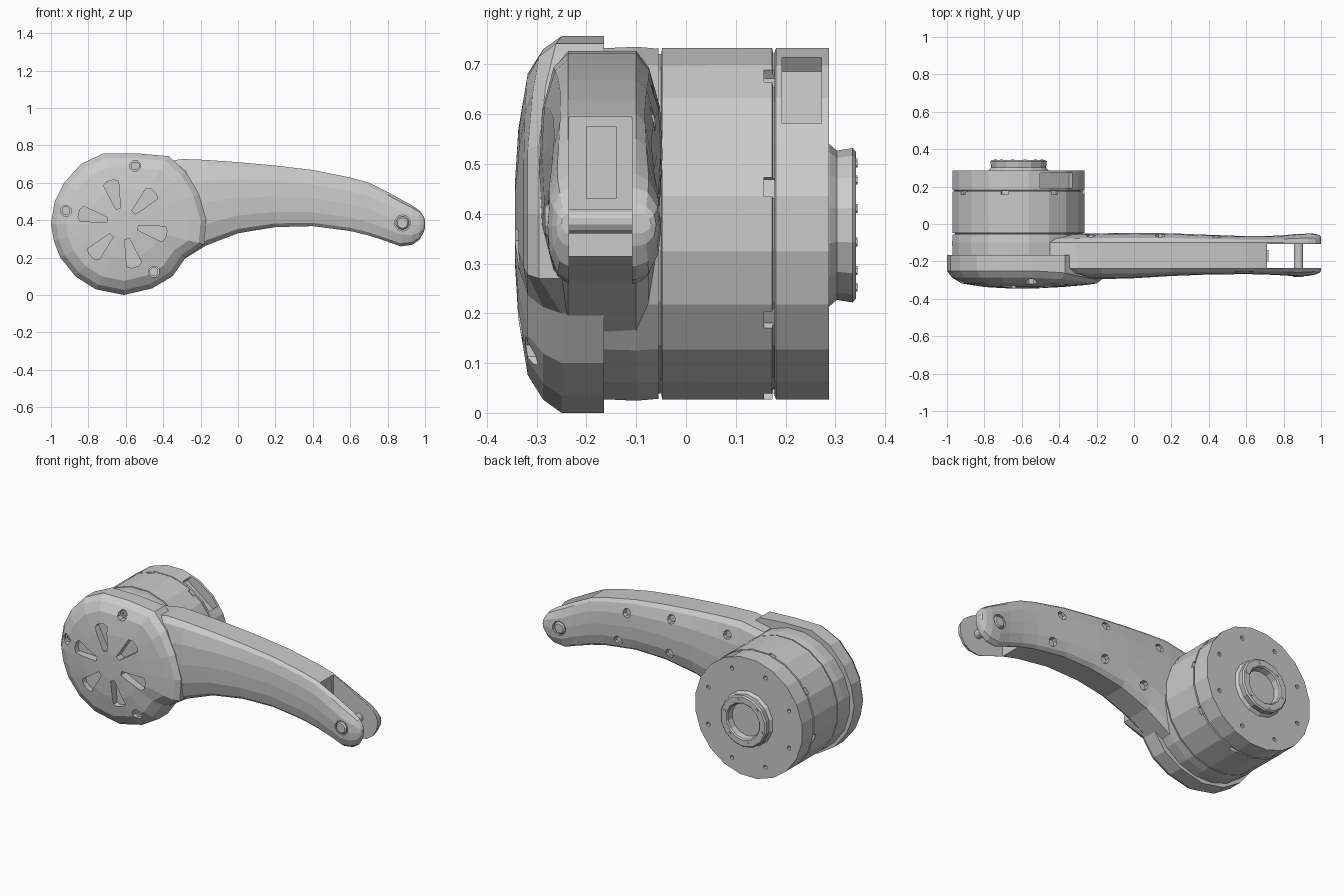
import bpy, bmesh, math

if "Cube" in bpy.data.objects:
    bpy.data.objects.remove(bpy.data.objects["Cube"])

CX, CZ = -0.617, 0.38


def add_loft(bm, rings):
    """Bridge rings of equal point count and cap both ends."""
    loops = [[bm.verts.new(p) for p in r] for r in rings]
    n = len(loops[0])
    for a, b in zip(loops, loops[1:]):
        for i in range(n):
            j = (i + 1) % n
            bm.faces.new((a[i], a[j], b[j], b[i]))
    bm.faces.new(loops[0])
    bm.faces.new(loops[-1])


def finish(bm, name):
    bmesh.ops.recalc_face_normals(bm, faces=bm.faces[:])
    me = bpy.data.meshes.new(name)
    bm.to_mesh(me)
    bm.free()
    ob = bpy.data.objects.new(name, me)
    bpy.context.collection.objects.link(ob)
    return ob


def loft(name, rings):
    bm = bmesh.new()
    add_loft(bm, rings)
    return finish(bm, name)


def circle(x, z, r, y, n):
    return [(x + r * math.cos(2 * math.pi * (i + .5) / n), y,
             z + r * math.sin(2 * math.pi * (i + .5) / n)) for i in range(n)]


def lathe_rings(x, z, profile, n):
    return [circle(x, z, r, y, n) for r, y in profile]


def lathe(name, x, z, profile, n):
    return loft(name, lathe_rings(x, z, profile, n))


def prism_rings(outline, y0, y1):
    return [[(x, y, z) for x, z in outline] for y in (y0, y1)]


def box_rings(x0, x1, y0, y1, z0, z1):
    return prism_rings([(x0, z0), (x1, z0), (x1, z1), (x0, z1)], y0, y1)


def polar(r, t, a):
    """Point at radius r, sideways offset t, along angle a from the hub."""
    return (CX + r * math.cos(a) - t * math.sin(a), CZ + r * math.sin(a) + t * math.cos(a))


def cut(target, pieces):
    bm = bmesh.new()
    for rings in pieces:
        add_loft(bm, rings)
    cutter = finish(bm, "cutter")
    cutter.hide_render = True
    mod = target.modifiers.new("cut", 'BOOLEAN')
    mod.operation, mod.solver, mod.object = 'DIFFERENCE', 'EXACT', cutter
    bpy.context.view_layer.objects.active = target
    bpy.ops.object.modifier_apply(modifier=mod.name)
    bpy.data.objects.remove(cutter)


# Domed front cover, flaring where it overlaps the arm
outline = [(-1, .38), (-.98, .5), (-.93, .6), (-.84, .7), (-.72, .757), (-.54, .757),
           (-.37, .742), (-.28, .66), (-.21, .54), (-.17, .4), (-.18, .27), (-.28, .2),
           (-.35, .1), (-.46, .035), (-.61, 0), (-.76, .03), (-.87, .1), (-.95, .2), (-.985, .29)]
rings = []
for s, y, y_right in [(1, -.165, -.165), (1, -.25, -.295), (.93, -.287, -.318),
                      (.8, -.318, -.326), (.5, -.337, -.337), (.2, -.344, -.344)]:
    ring = []
    for x, z in outline:
        w = min(1, max(0, (x + .42) / .2)) if z > .22 else 0
        ring.append((-.6 + (x + .6) * s, y + (y_right - y) * w, .38 + (z - .38) * s))
    rings.append(ring)
cover = loft("front_cover", rings)

# Vent slots and screw recesses in the cover
pieces = []
for k in range(6):
    a = math.radians(46 + 60 * k)
    pts = [polar(.085, -.013, a), polar(.225, -.042, a), polar(.24, -.02, a),
           polar(.24, .02, a), polar(.225, .042, a), polar(.085, .013, a)]
    pieces.append(prism_rings(pts, -.4, -.295))
cover_screws = [(-.55, .69), (-.92, .45), (-.45, .125)]
for x, z in cover_screws:
    pieces.append(lathe_rings(x, z, [(.03, -.4), (.03, -.275)], 8))
cut(cover, pieces)
for x, z in cover_screws:
    lathe("cover_screw", x, z, [(.024, -.27), (.024, -.292), (.012, -.292), (.012, -.284)], 8)

# Arm base disc behind the cover
lathe("arm_base", CX, CZ, [(.35, -.2), (.357, -.165), (.36, -.1), (.356, -.055)], 20)

# Curved arm: x, bottom z, top z, front y, back y
stations = [(-.45, .1, .70, -.29, -.055), (-.3, .185, .727, -.29, -.052), (-.17, .265, .722, -.295, -.05),
            (0, .33, .71, -.29, -.047), (.2, .363, .692, -.278, -.05), (.4, .368, .668, -.27, -.058),
            (.6, .342, .628, -.268, -.065), (.7, .318, .6, -.27, -.065), (.8, .285, .55, -.275, -.06),
            (.87, .26, .512, -.28, -.053), (.93, .268, .48, -.278, -.05), (.97, .295, .452, -.27, -.053),
            (.993, .335, .42, -.26, -.06), (1, .36, .4, -.25, -.07)]
section = [(0, 0), (.06, .5), (.25, .9), (.5, 1), (.75, .9), (.94, .5), (1, 0)]
FE, BE = -.237, -.1
rings = []
for x, zb, zt, yf, yb in stations:
    front = [(x, FE + (yf - FE) * v, zb + (zt - zb) * u) for u, v in section]
    back = [(x, BE + (yb - BE) * v, zb + (zt - zb) * u) for u, v in reversed(section)]
    rings.append(front + back)
arm = loft("arm", rings)

# Fork slot, inner pocket, screw recesses and pivot recesses in the arm
back_screws = [(-.23, .64, -.065), (.14, .635, -.065), (.44, .59, -.075),
               (.5, .41, -.078), (.15, .43, -.065), (-.12, .37, -.065)]
pieces = [box_rings(.71, 1.1, -.235, -.108, .1, .8), box_rings(.5, .72, -.2, -.14, .43, .575)]
for x, z, y in back_screws:
    pieces.append(lathe_rings(x, z, [(.026, 0), (.026, y - .025)], 8))
PX, PZ = .88, .385
pieces.append(lathe_rings(PX, PZ, [(.043, -.4), (.043, -.265)], 10))
pieces.append(lathe_rings(PX, PZ, [(.043, 0), (.043, -.068)], 10))
cut(arm, pieces)
for x, z, y in back_screws:
    lathe("arm_screw", x, z, [(.02, y - .03), (.02, y - .01)], 8)

# Pivot pin through the fork, with its heads
lathe("pivot_pin", PX, PZ, [(.025, -.26), (.025, -.075)], 12)
lathe("pivot_head_front", PX, PZ, [(.036, -.255), (.036, -.275), (.028, -.283)], 10)
lathe("pivot_head_back", PX, PZ, [(.036, -.08), (.036, -.06), (.028, -.053)], 10)

# Motor drum with narrow seams at both ends
drum = lathe("motor_drum", CX, CZ, [(.345, -.06), (.345, -.05), (.357, -.048), (.358, .173),
                                    (.346, .175), (.346, .185)], 20)
# Small notches along the rear seam
pieces = []
for k in range(8):
    a = math.radians(12 + 45 * k)
    pts = [polar(.335, -.02, a), polar(.4, -.02, a), polar(.4, .02, a), polar(.335, .02, a)]
    pieces.append(prism_rings(pts, .157, .2))
cut(drum, pieces)

# Rear cap with connector recess and screw holes
cap = lathe("rear_cap", CX, CZ, [(.35, .178), (.357, .181), (.357, .287)], 20)
a = math.radians(53)
pts = [polar(.3, -.11, a), polar(.4, -.11, a), polar(.4, .11, a), polar(.3, .11, a)]
pieces = [prism_rings(pts, .193, .272)]
for k in range(8):
    x, z = polar(.29, 0, math.radians(22.5 + 45 * k))
    pieces.append(lathe_rings(x, z, [(.013, .274 if k == 0 else .265), (.013, .32)], 6))
cut(cap, pieces)

# Output hub ring with recessed centre and bolt heads
lathe("output_hub", CX, CZ - .003, [(.165, .28), (.163, .288), (.15, .303), (.155, .335), (.147, .342),
                                    (.112, .342), (.105, .335), (.1, .3)], 14)
for k in range(6):
    x, z = polar(.129, 0, math.radians(60 * k + 15))
    lathe("hub_bolt", x, z - .003, [(.009, .335), (.009, .345)], 6)
